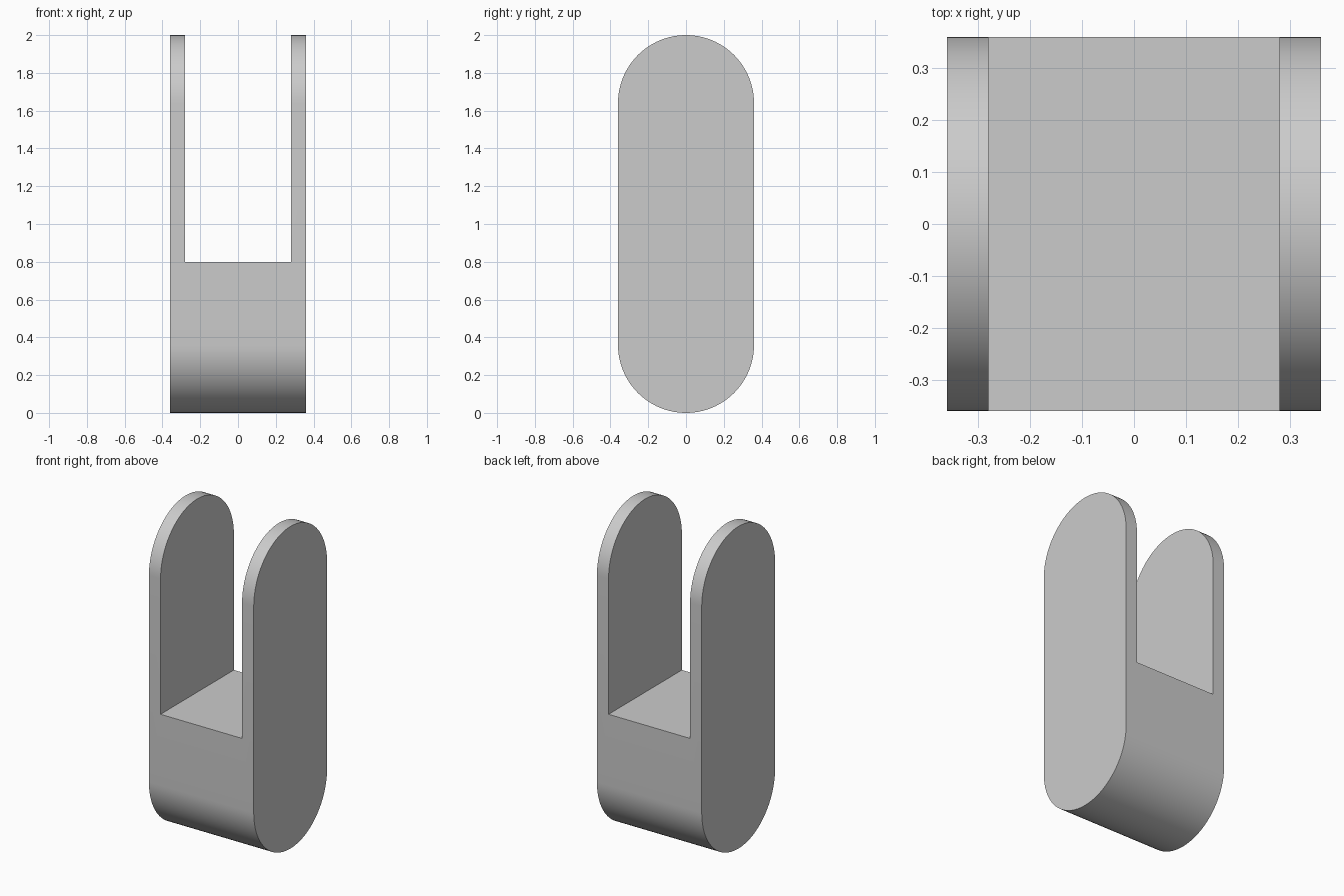
import bpy
import bmesh
from math import cos, sin, pi, radians

cube = bpy.data.objects.get("Cube")
if cube:
    bpy.data.objects.remove(cube, do_unlink=True)

HALF_WIDTH = 0.36     # half of the size along x
RADIUS = 0.36         # rounded ends
HEIGHT = 2.0
SLOT_HALF = 0.28      # half of the gap between the arms
SLOT_FLOOR = 0.8
STEPS = 48            # segments per rounded end

grey = bpy.data.materials.new("light grey")
grey.use_nodes = True
grey.diffuse_color = (0.6, 0.6, 0.6, 1)
grey.node_tree.nodes["Principled BSDF"].inputs["Base Color"].default_value = (0.6, 0.6, 0.6, 1)


def extruded(name, profile, half_width):
    """Extrude a (y, z) outline along x, centred on x = 0."""
    bm = bmesh.new()
    face = bm.faces.new([bm.verts.new((-half_width, y, z)) for y, z in profile])
    grown = bmesh.ops.extrude_face_region(bm, geom=[face])["geom"]
    verts = [v for v in grown if isinstance(v, bmesh.types.BMVert)]
    bmesh.ops.translate(bm, verts=verts, vec=(2 * half_width, 0, 0))
    bmesh.ops.recalc_face_normals(bm, faces=bm.faces)
    mesh = bpy.data.meshes.new(name)
    bm.to_mesh(mesh)
    bm.free()
    mesh.materials.append(grey)
    obj = bpy.data.objects.new(name, mesh)
    bpy.context.collection.objects.link(obj)
    return obj


# Clevis body: outline with a half circle at the top and at the bottom
outline = []
for start, centre_z in ((0, HEIGHT - RADIUS), (pi, RADIUS)):
    for i in range(STEPS + 1):
        a = start + pi * i / STEPS
        outline.append((RADIUS * cos(a), centre_z + RADIUS * sin(a)))
clevis = extruded("clevis_body", outline, HALF_WIDTH)

# Slot between the two arms
top = HEIGHT + 0.5
slot = extruded("slot_cutter", [(-1, SLOT_FLOOR), (1, SLOT_FLOOR), (1, top), (-1, top)], SLOT_HALF)
slot.hide_render = True

cut = clevis.modifiers.new("slot", "BOOLEAN")
cut.operation = "DIFFERENCE"
cut.solver = "EXACT"
cut.object = slot

bpy.ops.object.select_all(action="DESELECT")
clevis.select_set(True)
bpy.context.view_layer.objects.active = clevis
bpy.ops.object.modifier_apply(modifier=cut.name)
bpy.data.objects.remove(slot, do_unlink=True)

# Smooth rounded ends, sharp rims
bpy.ops.object.shade_smooth_by_angle(angle=radians(30))
